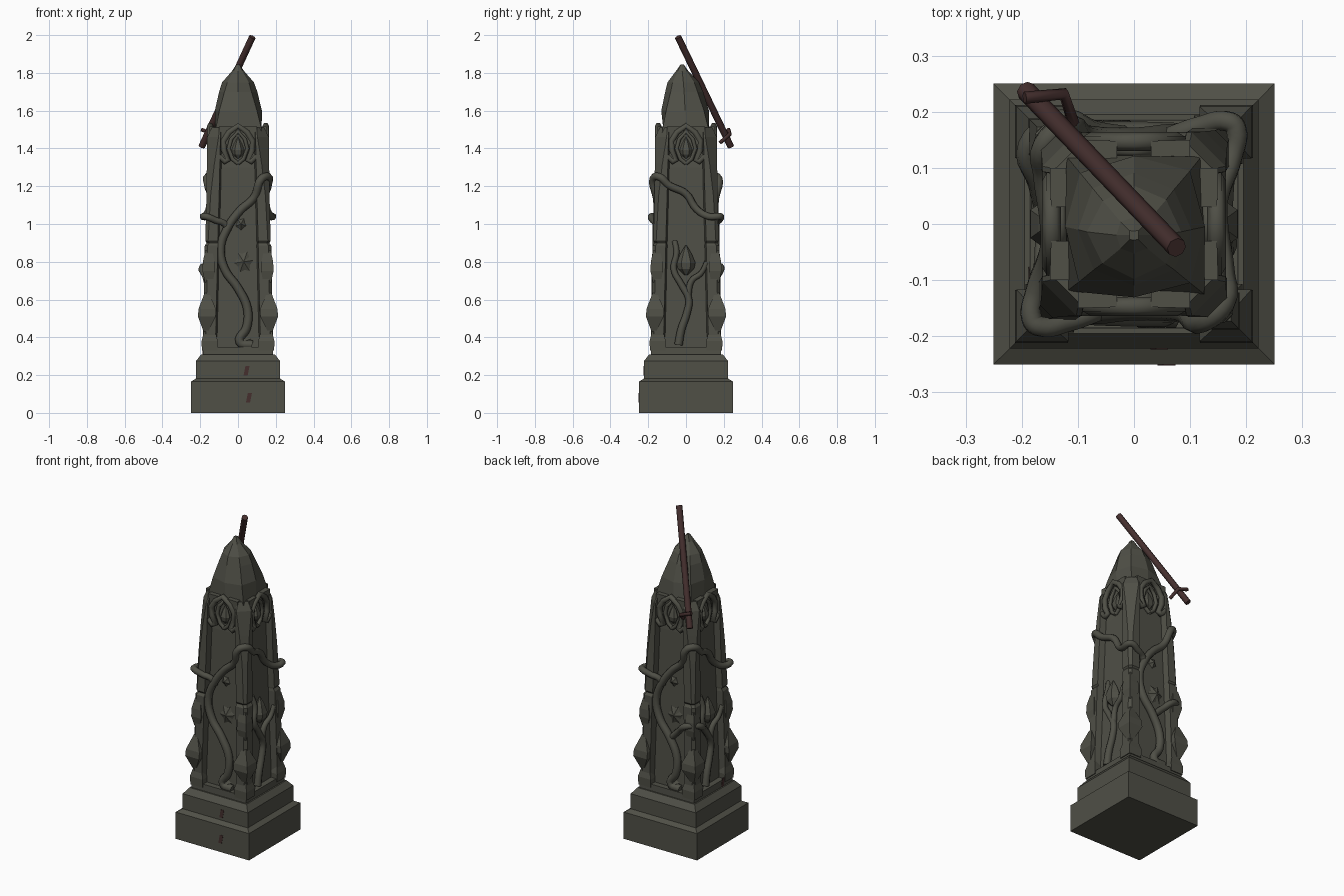
import bpy, bmesh, math, random
from mathutils import Vector, Matrix

random.seed(4)
if "Cube" in bpy.data.objects:
    bpy.data.objects.remove(bpy.data.objects["Cube"], do_unlink=True)


def material(name, rgb):
    m = bpy.data.materials.new(name)
    m.use_nodes = True
    m.diffuse_color = (*rgb, 1)
    m.node_tree.nodes["Principled BSDF"].inputs["Base Color"].default_value = (*rgb, 1)
    return m


stone = material("olive grey stone", (0.079, 0.079, 0.062))
rust = material("dark red rust", (0.058, 0.028, 0.027))


def turn(k):
    return Matrix.Rotation(k * math.pi / 2, 4, "Z")


def face_point(u, z, d, k=0):
    """Point on side k (0 front, 1 left, 2 back, 3 right): across, up, outward."""
    return turn(k) @ Vector((u, -d, z))


def finish(name, bm, mat, k=0):
    bmesh.ops.transform(bm, matrix=turn(k), verts=bm.verts)
    bmesh.ops.recalc_face_normals(bm, faces=bm.faces)
    mesh = bpy.data.meshes.new(name)
    bm.to_mesh(mesh)
    bm.free()
    mesh.materials.append(mat)
    ob = bpy.data.objects.new(name, mesh)
    bpy.context.collection.objects.link(ob)
    return ob


def loft(name, rings, mat, k=0):
    """Skin a stack of closed rings that have equal point counts."""
    bm = bmesh.new()
    rows = [[bm.verts.new(p) for p in ring] for ring in rings]
    n = len(rows[0])
    for a, b in zip(rows, rows[1:]):
        for i in range(n):
            j = (i + 1) % n
            bm.faces.new((a[i], a[j], b[j], b[i]))
    bm.faces.new(rows[0])
    bm.faces.new(rows[-1])
    return finish(name, bm, mat, k)


def square(z, h, cx=0, cy=0):
    return [(cx + x * h, cy + y * h, z) for x, y in ((-1, -1), (1, -1), (1, 1), (-1, 1))]


def tube(name, points, radius, mat, smooth=True, sides=2, taper=(1, 1)):
    cu = bpy.data.curves.new(name, "CURVE")
    cu.dimensions = "3D"
    cu.bevel_depth = radius
    cu.bevel_resolution = sides
    cu.use_fill_caps = True
    cu.resolution_u = 5
    sp = cu.splines.new("BEZIER" if smooth else "POLY")
    pts = sp.bezier_points if smooth else sp.points
    pts.add(len(points) - 1)
    for i, p in enumerate(points):
        if smooth:
            pts[i].co = p
            pts[i].handle_left_type = pts[i].handle_right_type = "AUTO"
        else:
            pts[i].co = (*p, 1)
        pts[i].radius = taper[0] + (taper[1] - taper[0]) * i / (len(points) - 1)
    cu.materials.append(mat)
    ob = bpy.data.objects.new(name, cu)
    bpy.context.collection.objects.link(ob)
    bpy.ops.object.select_all(action="DESELECT")
    ob.select_set(True)
    bpy.context.view_layer.objects.active = ob
    bpy.ops.object.convert(target="MESH")
    if smooth:
        bpy.ops.object.shade_smooth_by_angle(angle=math.radians(50))


def leaf(name, u, z, d, size, k, lobes, tilt):
    """Lobed leaf with a raised centre."""
    bm = bmesh.new()
    tip = bm.verts.new((u, -d - 0.02, z))
    rim = []
    for i in range(lobes * 2):
        a = i * math.pi / lobes + tilt
        r = size * (1 if i % 2 == 0 else 0.72)
        rim.append(bm.verts.new((u + r * 0.85 * math.sin(a), -d, z + r * math.cos(a))))
    for a, b in zip(rim, rim[1:] + rim[:1]):
        bm.faces.new((tip, a, b))
    bm.faces.new(rim)
    return finish(name, bm, stone, k)


def bud(name, u, z0, z1, width, d, depth, k):
    """Faceted drop, widest below its middle and pointed on top."""
    rings = []
    for t, w in ((0, 0.2), (0.2, 0.85), (0.4, 1), (0.7, 0.6), (1, 0.04)):
        rings.append([(u + width * w * math.cos(a), -d - depth * w * math.sin(a), z0 + (z1 - z0) * t)
                      for a in (i * math.pi / 3 for i in range(6))])
    return loft(name, rings, stone, k)


# Stepped base and recessed shaft core
loft("base_lower_block", [square(0, 0.25), square(0.165, 0.25), square(0.182, 0.222)], stone)
loft("base_upper_block", [square(0.175, 0.222), square(0.275, 0.222), square(0.31, 0.195)], stone)
loft("shaft_footing", [square(0.3, 0.187), square(0.35, 0.185)], stone)
loft("shaft_core", [square(0.34, 0.15), square(1.3, 0.128), square(1.5, 0.11)], stone)


# Corner posts: cracked joint, chamfer c widening towards the top
def post_ring(z, i, o, c):
    pts = [(i, o - 0.035), (i + 0.008, o), (o - c, o), (o, o - c), (o, i + 0.008),
           (o - 0.035, i), (i, i)]
    return [(x, y, z) for x, y in pts]


for k in range(4):
    loft("corner_post", [post_ring(*s) for s in (
        (0.33, 0.112, 0.186, 0.015), (0.885, 0.099, 0.176, 0.015), (0.9, 0.099, 0.166, 0.015),
        (0.91, 0.099, 0.173, 0.015), (1.15, 0.092, 0.167, 0.022), (1.32, 0.088, 0.165, 0.04),
        (1.46, 0.085, 0.163, 0.06), (1.51, 0.082, 0.14, 0.042))], stone, k)
    # Pointed corbel and broken flake on each corner
    loft("corner_corbel", [square(z, h, c, c) for z, h, c in (
        (0.43, 0.012, 0.17), (0.51, 0.047, 0.165), (0.55, 0.046, 0.163), (0.635, 0.012, 0.165))], stone, k)
    loft("corner_flake", [square(z, h, 0.155, 0.155) for z, h in (
        (0.69, 0.02), (0.75, 0.033), (0.8, 0.031), (0.86, 0.018))], stone, k)
    loft("corner_root", [square(z, h, 0.15, 0.15) for z, h in (
        (0.33, 0.041), (0.38, 0.043), (0.43, 0.03))], stone, k)

# Rough ogive crown, fuller on its sides than its corners
rings = []
for z, c, m, oy in ((1.4, 0.128, 0.105, 0), (1.5, 0.122, 0.122, 0), (1.6, 0.098, 0.124, -0.005),
                    (1.7, 0.073, 0.1, -0.01), (1.75, 0.056, 0.082, -0.014), (1.81, 0.024, 0.032, -0.02),
                    (1.845, 0.008, 0.008, -0.02)):
    ring = []
    for i in range(8):
        a = i * math.pi / 4
        r = m if i % 2 == 0 else c * math.sqrt(2)
        r *= random.uniform(0.97, 1.03)
        ring.append((r * math.cos(a), r * math.sin(a) + oy, z))
    rings.append(ring)
loft("crown", rings, stone)

# Niche with pointed hood, inner rim and drop on every side
half_hood = [(0.1, 1.36), (0.07, 1.33), (0.052, 1.34), (0.075, 1.39), (0.077, 1.44), (0.048, 1.485)]
half_rim = [(0.03, 1.345), (0.05, 1.4), (0.036, 1.45)]
for k in range(4):
    hood = [(-u, z) for u, z in half_hood] + [(0, 1.52)] + half_hood[::-1]
    tube("niche_hood", [face_point(u, z, 0.147, k) for u, z in hood], 0.017, stone, False, 1)
    rim = [(0, 1.32)] + [(-u, z) for u, z in half_rim] + [(0, 1.49)] + half_rim[::-1] + [(0, 1.32)]
    tube("niche_rim", [face_point(u, z, 0.132, k) for u, z in rim], 0.012, stone, False, 1)
    bud("niche_drop", 0, 1.345, 1.46, 0.035, 0.118, 0.03, k)
    # Spandrels joining hood and posts
    for s in (-1, 1):
        loft("niche_spandrel", [[(s * x, y, z) for x, y in
                                 ((w, -0.11), (w, -0.148), (0.1, -0.15), (0.1, -0.11))]
                                for z, w in ((1.42, 0.085), (1.47, 0.06), (1.515, 0.03))], stone, k)

# Vines: each pair of sides repeats half a turn round
stalk_a = [(0.075, 0.36, 0.16), (0.01, 0.375, 0.16), (0.045, 0.45, 0.162), (0.05, 0.55, 0.16),
           (0.0, 0.66, 0.16), (-0.07, 0.76, 0.158), (-0.092, 0.87, 0.156), (-0.06, 0.97, 0.156),
           (0.01, 1.07, 0.15), (0.085, 1.14, 0.155), (0.125, 1.24, 0.172)]
climb_b = [(-0.142, 1.25, 0.16), (-0.09, 1.205, 0.16), (0.0, 1.16, 0.148), (0.055, 1.08, 0.152),
           (0.12, 1.04, 0.175), (0.17, 1.04, 0.182)]
stalk_b = [(-0.04, 0.36, 0.162), (-0.025, 0.44, 0.162), (0.005, 0.53, 0.16), (0.015, 0.6, 0.16),
           (-0.025, 0.68, 0.158), (-0.065, 0.76, 0.156), (-0.05, 0.85, 0.15), (-0.06, 0.91, 0.135)]
branch_b = [(0.01, 0.62, 0.156), (0.03, 0.7, 0.16), (0.08, 0.74, 0.165), (0.11, 0.8, 0.17)]
tail_a = [(-0.17, 1.04, 0.182), (-0.12, 1.02, 0.175), (-0.07, 1.0, 0.158), (-0.05, 0.96, 0.15)]
for k in (0, 2):
    # The climbing vine crosses one corner high and the next one low
    path = [face_point(*p, k) for p in stalk_a]
    path += [face_point(*p, k + 1) for p in climb_b]
    path += [face_point(*p, k + 2) for p in tail_a]
    tube("climbing_vine", path, 0.021, stone, taper=(1.15, 0.85))
    tube("side_vine", [face_point(*p, k + 1) for p in stalk_b], 0.02, stone, taper=(1.1, 0.7))
    tube("side_vine_branch", [face_point(*p, k + 1) for p in branch_b], 0.018, stone, taper=(1, 0.7))
    bud("vine_bud", 0, 0.73, 0.89, 0.05, 0.15, 0.04, k + 1)
    leaf("large_leaf", 0.03, 0.8, 0.145, 0.06, k, 6, 0.4)
    leaf("small_leaf", 0.015, 1.0, 0.138, 0.034, k, 5, 0.6)
    leaf("foot_leaf", 0.03, 0.375, 0.155, 0.045, k, 3, 1.2)

# Extra vine looped round the rear corner
loop = [face_point(*p, 2) for p in ((0.01, 0.66, 0.155), (0.07, 0.72, 0.165), (0.13, 0.77, 0.185))]
loop += [face_point(*p, 3) for p in ((-0.14, 0.77, 0.188), (-0.07, 0.72, 0.17), (-0.01, 0.66, 0.155))]
tube("corner_vine", loop, 0.019, stone)

# Leaning blade shaft with a bent guard
tube("leaning_shaft", [(-0.192, 0.237, 1.41), (0.076, -0.042, 1.99)], 0.018, rust, False, 2)
tube("bent_guard", [(-0.195, 0.225, 1.5), (-0.125, 0.232, 1.475), (-0.108, 0.18, 1.43)],
     0.011, rust, False, 1)


# Thin rust stains on the base
def stain(u, z, d, k):
    loft("rust_stain", [[(u + x * 0.011 + s * 0.005, y, z + s * 0.025) for x, y in
                         ((-1, -d), (1, -d), (1, -d - 0.002), (-1, -d - 0.002))]
                        for s in (-1, 1)], rust, k)


stain(0.045, 0.222, 0.222, 0)
stain(0.058, 0.08, 0.25, 0)
stain(0.093, 0.335, 0.186, 3)
